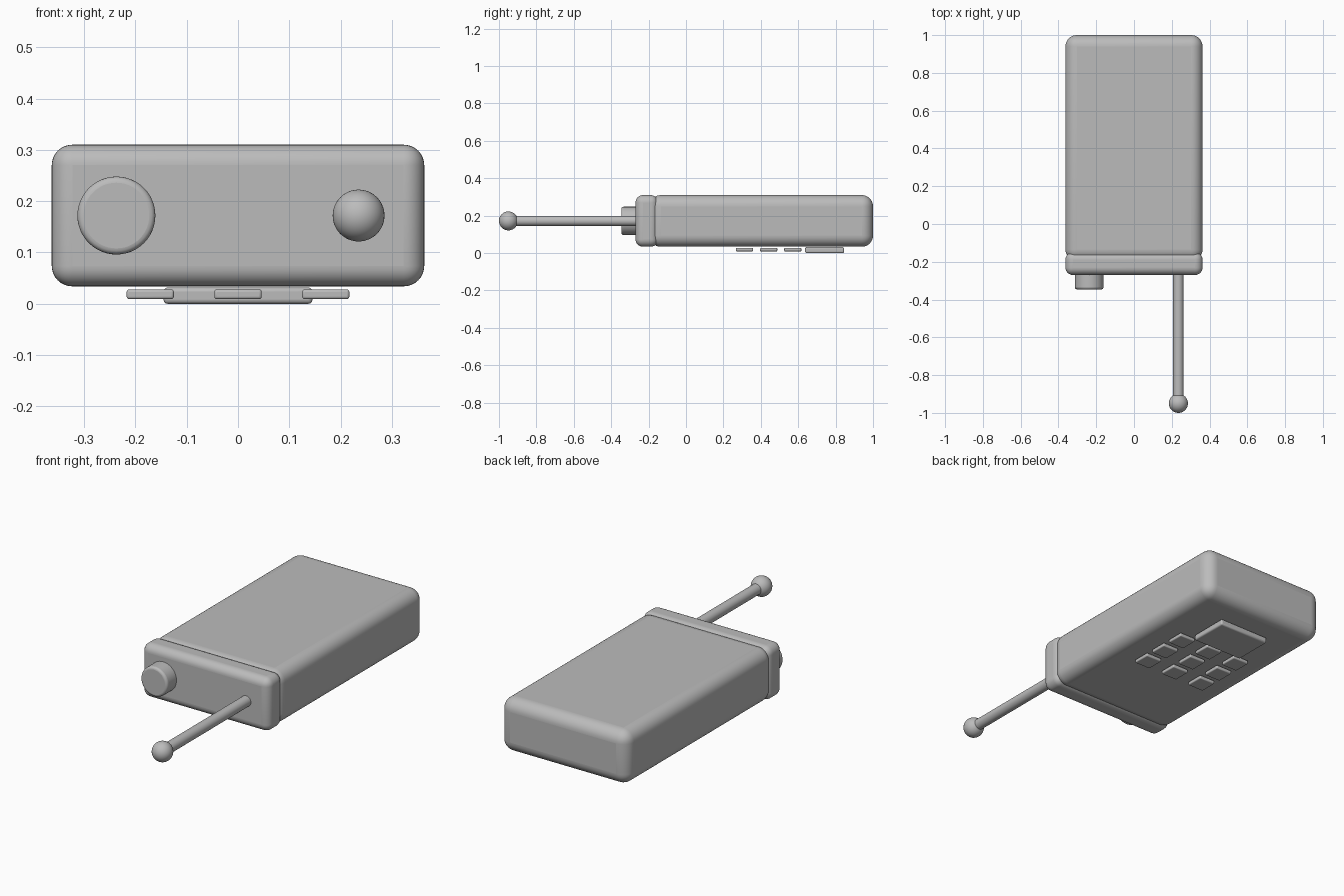
import bpy
import math

if "Cube" in bpy.data.objects:
    bpy.data.objects.remove(bpy.data.objects["Cube"], do_unlink=True)

GREY = (0.5, 0.5, 0.5, 1)
plastic = bpy.data.materials.new("grey plastic")
plastic.use_nodes = True
plastic.diffuse_color = GREY
plastic.node_tree.nodes["Principled BSDF"].inputs["Base Color"].default_value = GREY


def finish(obj, name, bevel=0.0, segments=6):
    """Name, colour, round and smooth a part."""
    obj.name = name
    obj.data.materials.append(plastic)
    if bevel:
        mod = obj.modifiers.new("rounding", "BEVEL")
        mod.width = bevel
        mod.segments = segments
        mod.limit_method = "ANGLE"
    bpy.ops.object.shade_smooth_by_angle(angle=math.radians(40))
    return obj


def box(name, low, high, bevel, segments=6):
    center = [(a + b) / 2 for a, b in zip(low, high)]
    bpy.ops.mesh.primitive_cube_add(size=1, location=center)
    obj = bpy.context.object
    obj.scale = [b - a for a, b in zip(low, high)]
    bpy.ops.object.transform_apply(location=False, rotation=False, scale=True)
    return finish(obj, name, bevel, segments)


def rod(name, x, z, radius, front, back, bevel=0.0):
    bpy.ops.mesh.primitive_cylinder_add(
        vertices=48, radius=radius, depth=back - front,
        location=(x, (front + back) / 2, z), rotation=(math.pi / 2, 0, 0))
    return finish(bpy.context.object, name, bevel, 4)


# Casing: long body and the end cap, meeting in a shallow groove
HALF, BOTTOM, TOP = 0.363, 0.034, 0.31
box("body", (-HALF, -0.195, BOTTOM), (HALF, 1.0, TOP), 0.06, 8)
box("end_cap", (-HALF, -0.27, BOTTOM), (HALF, -0.149, TOP), 0.04, 8)

# Dial and ball-tipped antenna on the end cap
AXIS = 0.172
rod("dial", -0.237, AXIS, 0.076, -0.346, -0.25, 0.012)
rod("antenna_rod", 0.235, AXIS, 0.0275, -0.95, -0.22)
bpy.ops.mesh.primitive_uv_sphere_add(
    segments=40, ring_count=24, radius=0.0505, location=(0.235, -0.9495, AXIS))
finish(bpy.context.object, "antenna_tip")

# Display plate and keypad on the underside
box("display", (-0.145, 0.637, 0.0), (0.145, 0.845, 0.032), 0.008, 3)
for row in range(3):
    for column in range(3):
        x = (column - 1) * 0.171
        y = 0.313 + row * 0.129
        box(f"key_{row + 1}_{column + 1}", (x - 0.046, y - 0.046, 0.009),
            (x + 0.046, y + 0.046, 0.028), 0.005, 3)
